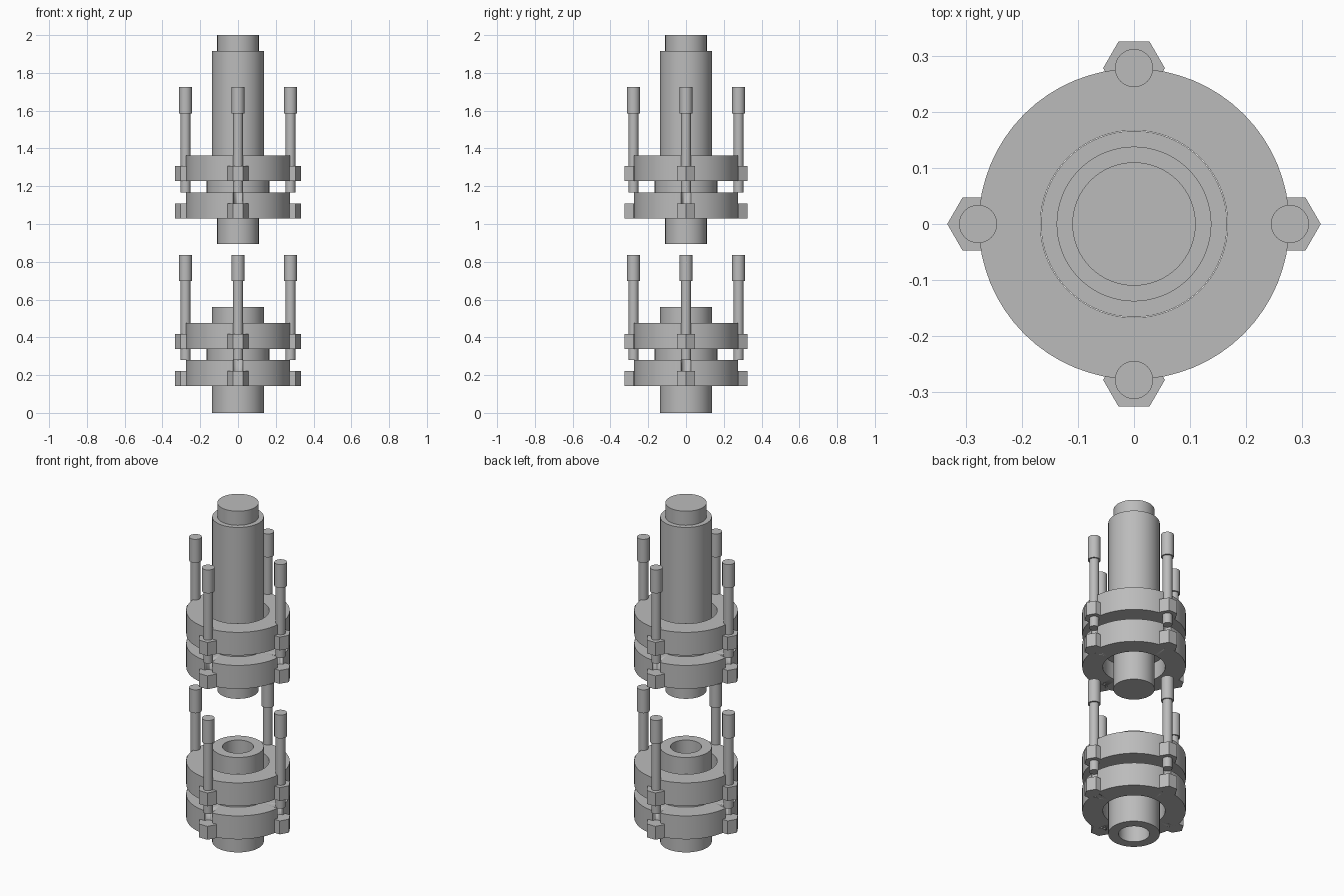
import bpy, bmesh, math

cube = bpy.data.objects.get("Cube")
if cube:
    bpy.data.objects.remove(cube, do_unlink=True)

grey = bpy.data.materials.new("plain grey")
grey.use_nodes = True
colour = (0.5, 0.5, 0.5, 1)
grey.diffuse_color = colour
grey.node_tree.nodes["Principled BSDF"].inputs["Base Color"].default_value = colour

BOLT_CIRCLE = 0.278
ROD = 0.026


def lathe(name, profile, steps=64, at=(0, 0)):
    """Spin a closed (radius, z) profile about the vertical axis."""
    bm = bmesh.new()
    verts = [bm.verts.new((r, 0, z)) for r, z in profile]
    edges = [bm.edges.new((verts[i], verts[(i + 1) % len(verts)]))
             for i in range(len(verts))]
    bmesh.ops.spin(bm, geom=verts + edges, cent=(0, 0, 0), axis=(0, 0, 1),
                   angle=math.tau, steps=steps, use_merge=True)
    bmesh.ops.remove_doubles(bm, verts=bm.verts, dist=1e-5)
    bmesh.ops.dissolve_degenerate(bm, edges=bm.edges, dist=1e-6)
    bmesh.ops.recalc_face_normals(bm, faces=bm.faces)
    mesh = bpy.data.meshes.new(name)
    bm.to_mesh(mesh)
    bm.free()
    obj = bpy.data.objects.new(name, mesh)
    bpy.context.collection.objects.link(obj)
    obj.location = (at[0], at[1], 0)
    mesh.materials.append(grey)
    if steps > 6:
        bpy.ops.object.select_all(action='DESELECT')
        bpy.context.view_layer.objects.active = obj
        obj.select_set(True)
        bpy.ops.object.shade_smooth_by_angle(angle=math.radians(30))
    return obj


def solid(name, radius, z0, z1, steps=64, at=(0, 0)):
    return lathe(name, [(0, z0), (radius, z0), (radius, z1), (0, z1)], steps, at)


def ring(name, inner, outer, z0, z1):
    return lathe(name, [(inner, z0), (outer, z0), (outer, z1), (inner, z1)])


def coupling(label, z):
    """Two flanges clamped round a collar by four long bolts."""
    lower = ring(label + "_lower_flange", 0.167, 0.277, z, z + 0.138)
    ring(label + "_upper_flange", 0.167, 0.277, z + 0.197, z + 0.333)
    ring(label + "_collar", 0.1, 0.166, z + 0.1, z + 0.235)
    for i, side in enumerate(("left", "back", "right", "front")):
        a = i * math.pi / 2
        at = (BOLT_CIRCLE * math.cos(a), BOLT_CIRCLE * math.sin(a))
        tag = f"{label}_{side}_"
        # Bolt shank with its thicker end
        lathe(tag + "bolt", [(0, z + 0.138), (ROD, z + 0.138), (ROD, z + 0.556),
                             (0.034, z + 0.556), (0.034, z + 0.694),
                             (0, z + 0.694)], 32, at)
        # Hexagonal nuts at the foot of each flange
        solid(tag + "lower_nut", 0.055, z, z + 0.079, 6, at)
        solid(tag + "upper_nut", 0.055, z + 0.197, z + 0.276, 6, at)
        # Bolt hole that breaks through the rim
        hole = solid(tag + "hole_cutter", ROD, z - 0.1, z + 0.3, 32, at)
        hole.hide_render = True
        hole.hide_viewport = True
        cut = lower.modifiers.new("bolt hole", 'BOOLEAN')
        cut.object = hole
        cut.solver = 'EXACT'


# Bottom assembly: open pipe through a coupling
coupling("bottom", 0.142)
ring("bottom_pipe", 0.083, 0.138, 0, 0.56)

# Top assembly: solid shaft in a sleeve through a coupling
coupling("top", 1.03)
solid("shaft", 0.11, 0.893, 2.0)
ring("sleeve", 0.105, 0.138, 1.13, 1.917)
